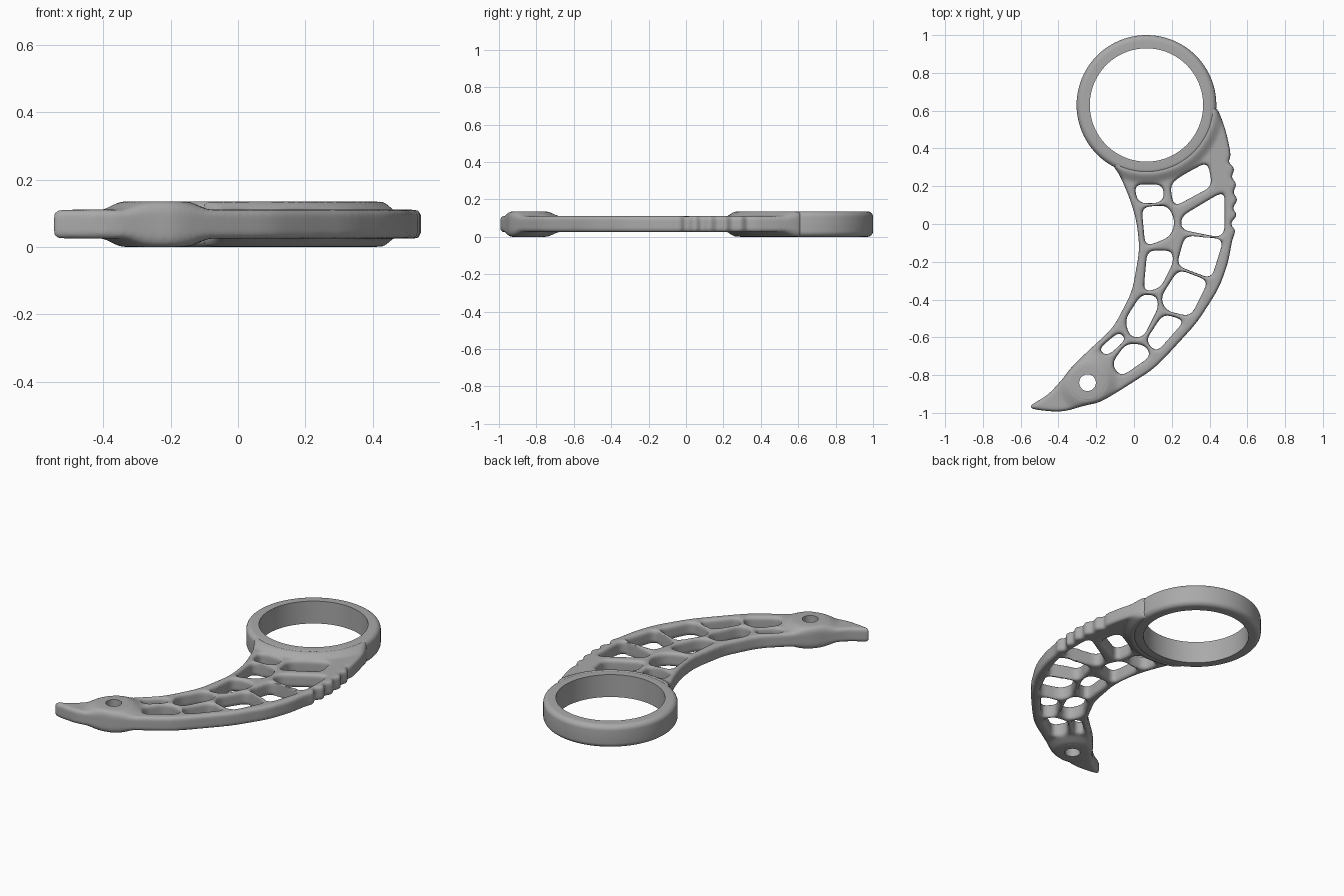
import bpy
import bmesh
import math
from mathutils import Vector

MID = 0.068                 # mid-plane height
HALF = 0.043                # half thickness of the thin handle
RING = Vector((0.066, 0.63))
PIVOT = Vector((-0.246, -0.84))

cube = bpy.data.objects.get("Cube")
if cube:
    bpy.data.objects.remove(cube, do_unlink=True)

grey = bpy.data.materials.new("grey")
grey.use_nodes = True
grey.diffuse_color = (0.4, 0.4, 0.4, 1)
grey.node_tree.nodes["Principled BSDF"].inputs["Base Color"].default_value = grey.diffuse_color


def link(name, data):
    obj = bpy.data.objects.new(name, data)
    bpy.context.collection.objects.link(obj)
    return obj


def smooth_shade(obj, degrees):
    bpy.ops.object.select_all(action='DESELECT')
    obj.select_set(True)
    bpy.context.view_layer.objects.active = obj
    bpy.ops.object.shade_smooth_by_angle(angle=math.radians(degrees))


def hundredths(points):
    return [Vector(p) / 100 for p in points]


def rounded(points, radius, steps=5):
    """Replace every corner of a closed polygon by a short curve."""
    result = []
    for i, corner in enumerate(points):
        ends = []
        for other in (points[i - 1], points[(i + 1) % len(points)]):
            edge = other - corner
            ends.append(corner + edge.normalized() * min(radius, edge.length * 0.45))
        for k in range(steps + 1):
            t = k / steps
            result.append(ends[0].lerp(corner, t).lerp(corner.lerp(ends[1], t), t))
    return result


def circle(center, radius, start=0, end=360, count=48):
    angles = [math.radians(start + (end - start) * k / count) for k in range(count)]
    return [center + radius * Vector((math.cos(a), math.sin(a))) for a in angles]


def lathe(name, center, inner, outer, half, edge):
    """Tube with a sharp bore and rounded outer edges."""
    profile = [(inner, -half), (inner, half)]
    for sign in (1, -1):
        arc = [math.radians(15 * k) for k in range(7)]
        side = [(outer - edge + edge * math.sin(a),
                 sign * (half - edge + edge * math.cos(a))) for a in arc]
        profile += side[::sign]
    bm = bmesh.new()
    verts = [bm.verts.new((r, 0, z)) for r, z in profile]
    edges = [bm.edges.new((verts[i - 1], verts[i])) for i in range(len(verts))]
    bmesh.ops.spin(bm, geom=verts + edges, cent=(0, 0, 0), axis=(0, 0, 1),
                   angle=math.tau, steps=96, use_merge=True)
    bmesh.ops.remove_doubles(bm, verts=bm.verts, dist=1e-5)
    bmesh.ops.recalc_face_normals(bm, faces=bm.faces)
    mesh = bpy.data.meshes.new(name)
    bm.to_mesh(mesh)
    bm.free()
    mesh.materials.append(grey)
    obj = link(name, mesh)
    obj.location = (center.x, center.y, MID)
    smooth_shade(obj, 40)


# Handle outline: thumb side, grip teeth, back, beak, belly, then the ring seat
outline = hundredths([(43, 63), (46, 57), (49, 48), (51.5, 36)])
for i in range(5):
    bulge = 0.025 * math.sin(math.pi * i / 4.5)
    y = 0.328 - 0.082 * i
    outline += [Vector((0.497 + bulge, y)), Vector((0.535 + bulge * 0.7, y - 0.034))]
outline += hundredths([
    (52, -8), (50, -20), (45, -34), (33.5, -52), (18, -69), (10, -77), (-8, -88.5),
    (-18, -94.5), (-26, -96), (-38, -99.7), (-53, -98.3), (-56, -96.5), (-46, -91),
    (-38.5, -83), (-33, -75.5), (-23.5, -66.5), (-11, -55), (-1, -36), (3, -13.5),
    (1.5, 1), (-2, 13), (-8, 27), (-12, 31.5)])
outline = rounded(outline, 0.06) + circle(RING, 0.338, 225, 368)

# Web openings between the struts
openings = [
    [(0, 21), (15, 21), (16, 14), (13, 11), (2, 11)],
    [(39, 33), (41.5, 20), (21, 9), (19, 21), (26, 26)],
    [(4, 9), (18, 10), (22, 1), (19, -7), (6, -12)],
    [(25, 4), (45, 16), (48, 16), (48, -4), (45, -7), (25, -3)],
    [(7, -14), (20, -14), (21, -20), (14, -34), (5, -36)],
    [(27, -6), (47.5, -8), (41, -29), (22.5, -22)],
    [(23.5, -24), (39.5, -30), (30, -49), (17, -46), (14, -39)],
    [(4, -37), (12, -38), (13, -44), (5, -60), (-2, -60), (-5, -51)],
    [(15.5, -47.5), (27, -51), (12, -68), (6, -62)],
    [(-8, -57), (-4, -61), (-14, -70), (-19, -66.5)],
    [(-4, -63), (6, -64), (9, -70), (-7, -81), (-12, -74)]]
loops = [outline] + [rounded(hundredths(o), 0.045) for o in openings]
loops.append(circle(PIVOT, 0.06))

curve = bpy.data.curves.new("handle_outline", 'CURVE')
curve.dimensions = '2D'
curve.fill_mode = 'BOTH'
for loop in loops:
    spline = curve.splines.new('POLY')
    spline.points.add(len(loop) - 1)
    for point, co in zip(spline.points, loop):
        point.co = (co.x, co.y, 0, 1)
    spline.use_cyclic_u = True
curve.bevel_depth = 0.018
curve.offset = -curve.bevel_depth
curve.extrude = HALF - curve.bevel_depth
curve.bevel_resolution = 3
shape = link("handle_outline", curve)


def evaluated(obj):
    graph = bpy.context.evaluated_depsgraph_get()
    return bpy.data.meshes.new_from_object(obj.evaluated_get(graph))


# Handle: weld the extruded outline, then remesh it into an even soft skin
solid = evaluated(shape)
bpy.data.objects.remove(shape, do_unlink=True)
bm = bmesh.new()
bm.from_mesh(solid)
bmesh.ops.remove_doubles(bm, verts=bm.verts, dist=1e-4)
bm.to_mesh(solid)
bm.free()
handle = link("handle", solid)
remesh = handle.modifiers.new("skin", 'REMESH')
remesh.mode = 'VOXEL'
remesh.voxel_size = 0.008
soften = handle.modifiers.new("soften", 'SMOOTH')
soften.factor = 0.5
soften.iterations = 4
handle.data = evaluated(handle)
handle.modifiers.clear()


def swell(point, center, full, end):
    t = min(max((end - (point - center).length) / (end - full), 0), 1)
    return t * t * (3 - 2 * t)


# Thicken smoothly towards the ring and the pivot
for v in handle.data.vertices:
    amount = max(swell(v.co.xy, RING, 0.36, 0.42), swell(v.co.xy, PIVOT, 0.09, 0.17))
    v.co.z *= 1 + amount * (0.067 / HALF - 1)
handle.location.z = MID
handle.data.materials.clear()
handle.data.materials.append(grey)
smooth_shade(handle, 60)

lathe("finger_ring", RING, 0.3, 0.37, MID, 0.03)
lathe("pivot_sleeve", PIVOT, 0.044, 0.095, MID, 0.008)
